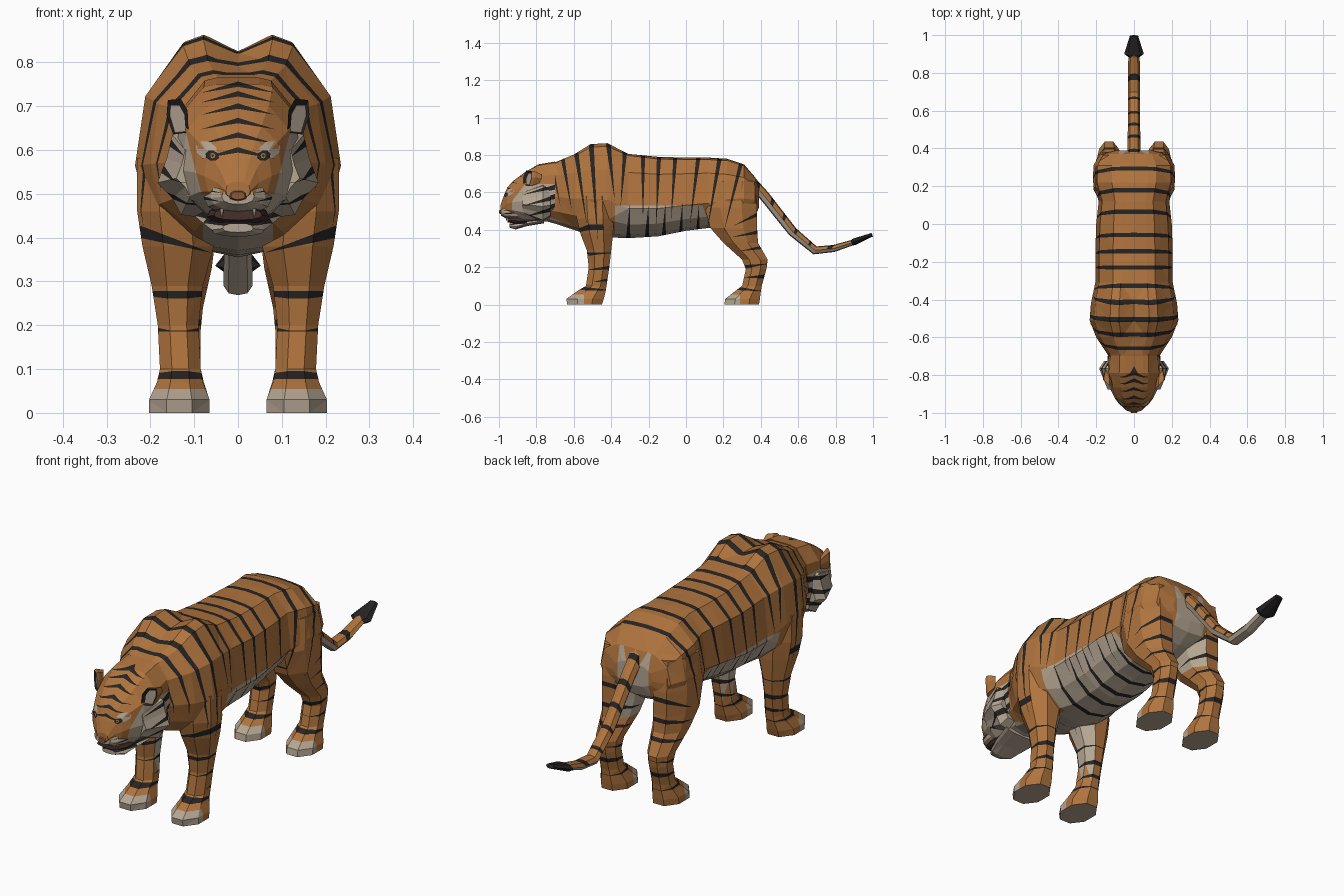
import bpy, bmesh, math
from mathutils import Vector
from mathutils.bvhtree import BVHTree

cube = bpy.data.objects.get("Cube")
if cube:
    bpy.data.objects.remove(cube, do_unlink=True)

# Flat colours
COLOURS = {"orange_fur": (.435, .175, .048), "pale_fur": (.46, .38, .29), "black_fur": (.02, .017, .017),
           "amber_iris": (.3, .17, .06), "mouth_brown": (.06, .03, .025), "nose_brown": (.26, .1, .04)}
MATERIALS = []
for label, rgb in COLOURS.items():
    mat = bpy.data.materials.new(label)
    mat.use_nodes = True
    mat.diffuse_color = (*rgb, 1)
    shader = mat.node_tree.nodes["Principled BSDF"]
    shader.inputs["Base Color"].default_value = (*rgb, 1)
    shader.inputs["Roughness"].default_value = .9
    MATERIALS.append(mat)
ORANGE, PALE, BLACK, AMBER, MOUTH, NOSE = range(len(MATERIALS))
X, Y, Z = Vector((1, 0, 0)), Vector((0, 1, 0)), Vector((0, 0, 1))


def loft(rings, closed=False, colour=ORANGE):
    """Skin a row of cross-sections and cap both ends."""
    bm = bmesh.new()
    rows = [[bm.verts.new(p) for p in ring] for ring in rings]
    count = len(rows[0])
    for a, b in zip(rows, rows[1:]):
        for i in range(count if closed else count - 1):
            j = (i + 1) % count
            bm.faces.new((a[i], a[j], b[j], b[i]))
    bm.faces.new(rows[0])
    bm.faces.new(rows[-1])
    bmesh.ops.recalc_face_normals(bm, faces=bm.faces)
    bmesh.ops.triangulate(bm, faces=bm.faces)
    for f in bm.faces:
        f.material_index = colour
    return bm


def cut(bm, point, normal):
    geom = bm.verts[:] + bm.edges[:] + bm.faces[:]
    bmesh.ops.bisect_plane(bm, geom=geom, dist=.00001, plane_co=point, plane_no=normal)


def paint(bm, colour, rule):
    bm.normal_update()
    for f in bm.faces:
        if rule(f.calc_center_median(), f.normal):
            f.material_index = colour


def stripe(bm, axis, root, apex, width, limit=lambda c: True):
    """Cut a wedge that tapers from root to apex, and paint it black."""
    place = (lambda p: Vector((0, *p))) if axis == X else (lambda p: Vector((p[0], 0, p[1])))
    r, a = place(root), place(apex)
    side = axis.cross(r - a).normalized() * width / 2
    n1, n2 = axis.cross(r + side - a), axis.cross(r - side - a)
    cut(bm, a, n1)
    cut(bm, a, n2)
    paint(bm, BLACK, lambda c, n: (c - a).dot(n1) < 0 < (c - a).dot(n2) and limit(c))


def finish(bm, name):
    """Store one half and mirror it across the middle."""
    mesh = bpy.data.meshes.new(name)
    bm.to_mesh(mesh)
    bm.free()
    for mat in MATERIALS:
        mesh.materials.append(mat)
    obj = bpy.data.objects.new(name, mesh)
    bpy.context.collection.objects.link(obj)
    obj.modifiers.new("mirror", "MIRROR").merge_threshold = .0005


def section(y, top, bump, w, bottom, tuck=0):
    """Half cross-section from spine to belly; tuck slopes the belly inward."""
    h = top - bottom
    return [(0, y, top), (.34 * w, y, top + bump), (.54 * w, y, top + .8 * bump - .02 * h),
            (.9 * w, y, top - .22 * h), (w, y, top - (.57 + .08 * tuck) * h),
            ((.88 - .12 * tuck) * w, y, top - (.8 + .04 * tuck) * h),
            ((.5 - .08 * tuck) * w, y, top - .96 * h), (0, y, bottom)]


def leg_ring(front, back, inner, outer, z):
    """Eight-sided leg ring filling the given box."""
    ring = []
    for k in range(8):
        a = math.pi * (k + .5) / 4
        s = .5 / math.cos(math.pi / 8)
        ring.append(((inner + outer) / 2 + (outer - inner) * s * math.cos(a),
                     (front + back) / 2 + (back - front) * s * math.sin(a), z))
    return ring


def coat_stripes(bm):
    """Stripes running down from the spine: root y, apex y, apex z."""
    for y, end, low in [(-.75, -.67, .52), (-.68, -.61, .5), (-.6, -.53, .42), (-.51, -.47, .33),
                        (-.42, -.38, .55), (-.32, -.35, .52), (-.23, -.23, .45), (-.14, -.16, .42),
                        (-.05, -.08, .45), (.08, .02, .42), (.2, .11, .38), (.33, .2, .38)]:
        stripe(bm, X, (y, .9), (end, low), .03)


# Torso and neck
body = loft([section(*row) for row in [
    (-.8, .73, 0, .11, .46), (-.69, .765, 0, .14, .43), (-.6, .79, .012, .2, .4),
    (-.51, .822, .036, .235, .37), (-.42, .825, .038, .228, .36), (-.31, .806, 0, .205, .355, 1),
    (-.15, .79, -.004, .205, .365, 1), (0, .786, -.004, .2, .395, 1), (.12, .786, -.004, .187, .41, 1),
    (.22, .78, -.004, .217, .4), (.31, .75, -.004, .215, .43), (.37, .68, 0, .18, .47),
    (.39, .62, 0, .1, .52)]])
for point, normal in [((0, 0, .53), Z), ((0, -.38, 0), Y), ((0, .14, .4), (0, 1, .4)), ((.08, 0, 0), X)]:
    cut(body, point, normal)
paint(body, PALE, lambda c, n: c.z < .53 and -.38 < c.y < .14 - .4 * (c.z - .4))
paint(body, PALE, lambda c, n: c.x < .08 and c.z < .53 and (c.y < -.38 or c.y > .1))
paint(body, PALE, lambda c, n: c.x < .08 and c.y > .34 and c.z < .66)
coat_stripes(body)
for y in (-.31, -.21, -.12, -.03, .06):
    stripe(body, X, (y, .34), (y + .01, .54), .025)
finish(body, "body")

# Front legs
leg = loft([leg_ring(*row) for row in [
    (-.59, -.39, .06, .23, .58), (-.585, -.385, .055, .23, .46), (-.565, -.39, .055, .218, .38),
    (-.53, -.4, .08, .197, .29), (-.52, -.41, .09, .183, .2), (-.535, -.425, .085, .178, .1),
    (-.585, -.43, .08, .185, .07), (-.64, -.44, .065, .203, .03), (-.635, -.45, .065, .203, 0)]], True)


def paint_leg(bm, toe, low):
    """Pale inner side, toes and sole."""
    cut(bm, (0, toe, 0), Y)
    cut(bm, (0, 0, .055), Z)
    paint(bm, PALE, lambda c, n: n.x < -.6 and n.y > -.5 and c.z > low)
    paint(bm, PALE, lambda c, n: c.z < .055 and (c.y < toe or n.z < -.5))


paint_leg(leg, -.545, .14)
coat_stripes(leg)
for root, apex in [((-.6, .265), (-.36, .28)), ((-.38, .2), (-.54, .185)), ((-.6, .09), (-.39, .075)),
                   ((-.37, .14), (-.5, .12))]:
    stripe(leg, X, root, apex, .025)
stripe(leg, Y, (.23, .415), (.06, .365), .028, lambda c: c.y < -.46)
finish(leg, "front_legs")

# Hind legs
leg = loft([leg_ring(*row) for row in [
    (.13, .365, .06, .205, .66), (.1, .38, .05, .215, .52), (.13, .38, .05, .212, .41),
    (.2, .385, .06, .2, .33), (.3, .437, .08, .185, .24), (.32, .43, .085, .18, .19),
    (.3, .405, .085, .178, .1), (.26, .4, .078, .185, .07), (.21, .395, .065, .2, .03),
    (.205, .39, .065, .2, 0)]], True)
paint_leg(leg, .29, .33)
coat_stripes(leg)
for root, apex in [((.4, .49), (.25, .42)), ((.4, .39), (.24, .36)), ((.43, .31), (.28, .285)),
                   ((.3, .2), (.45, .22)), ((.42, .15), (.3, .145)), ((.25, .09), (.42, .07))]:
    stripe(leg, X, root, apex, .022)
finish(leg, "hind_legs")

# Tail: y, z, half width, half thickness
path = [(.3, .71, .036, .03), (.42, .58, .034, .028), (.57, .39, .032, .026), (.69, .29, .033, .023),
        (.79, .3, .032, .019), (.885, .33, .03, .015), (.9, .336, .052, .018), (.996, .374, .022, .01)]
rings = []
for i, (y, z, w, t) in enumerate(path):
    a, b = path[max(i - 1, 0)], path[min(i + 1, len(path) - 1)]
    up = Vector((0, a[1] - b[1], b[0] - a[0])).normalized()
    mid = Vector((0, y, z))
    rings.append([mid + up * t * u + X * w * s for u, s in
                  [(1, 0), (.8, .65), (0, 1), (-.8, .65), (-1, 0)]])
tail = loft(rings)
for y in (.4, .48, .55, .62, .7, .78, .85):
    stripe(tail, X, (y, .7 - (y - .4)), (y - .09, .28 - .2 * (y - .4)), .024)
paint(tail, PALE, lambda c, n: n.z < -.05)
paint(tail, BLACK, lambda c, n: c.y > .886)
finish(tail, "tail")

# Skull
skull = loft([section(*row) for row in [
    (-.7, .765, 0, .14, .45), (-.79, .75, 0, .145, .44), (-.865, .705, 0, .13, .44),
    (-.925, .66, 0, .1, .465), (-.955, .627, 0, .077, .475), (-.975, .58, 0, .048, .485),
    (-.993, .527, 0, .028, .49)]])
for point, normal in [((0, 0, .5), Z), ((0, 0, .645), Z), ((.12, 0, .645), (1, 0, -.25))]:
    cut(skull, point, normal)
paint(skull, PALE, lambda c, n: c.z < .5 or (c.z < .645 and c.x > .12 + .25 * (c.z - .645)))
for z in (.6, .634, .667, .7, .728, .75):
    stripe(skull, Y, (0, z), (.085, z - .02), .012, lambda c: c.y < -.7)
for z in (.5, .55, .6):
    stripe(skull, X, (-.73, z + .02), (-.88, z - .02), .022, lambda c: c.x > .08)
surface = BVHTree.FromBMesh(skull)
finish(skull, "head")


# Face plates that follow the skull
def plate(name, cx, cz, rx, rz, tilt, lift, colour, sides=8):
    bm = bmesh.new()

    def put(x, z):
        hit = surface.ray_cast(Vector((x, -2, z)), Y)[0]
        return bm.verts.new((x, (hit.y if hit else -.9) - lift, z))
    centre, rim = put(cx, cz), []
    for k in range(sides):
        a = math.tau * k / sides
        u, v = rx * math.cos(a), rz * math.sin(a)
        rim.append(put(cx + u * math.cos(tilt) - v * math.sin(tilt), cz + u * math.sin(tilt) + v * math.cos(tilt)))
    for k in range(sides):
        bm.faces.new((centre, rim[k], rim[(k + 1) % sides])).material_index = colour
    finish(bm, name)


plate("eye_patches", .072, .6, .026, .02, .4, .002, PALE)
plate("eye_rims", .059, .587, .016, .012, .3, .004, BLACK)
plate("irises", .058, .587, .0065, .0065, 0, .006, AMBER)
plate("pupils", .058, .587, .003, .003, 0, .008, BLACK)

# Muzzle, nose and open mouth
muzzle = loft([section(*row) for row in [
    (-.84, .55, 0, .085, .455), (-.92, .545, 0, .078, .452), (-.965, .528, 0, .063, .462),
    (-.99, .515, 0, .037, .476)]], colour=PALE)
cut(muzzle, (.04, 0, .5), (1, 0, -.3))
paint(muzzle, ORANGE, lambda c, n: c.x < .04 + .3 * (c.z - .5) and c.z > .5)
for z in (.485, .505):
    stripe(muzzle, Y, (.085, z + .006), (.035, z - .004), .007)
finish(muzzle, "muzzle")
finish(loft([section(-.98, .51, 0, .025, .482), section(-1, .504, 0, .016, .487)], colour=NOSE), "nose")
finish(loft([section(-.955, .466, 0, .055, .44), section(-.9, .472, 0, .07, .43),
             section(-.8, .472, 0, .072, .43)], colour=MOUTH), "mouth")
jaw = loft([section(*row) for row in [(-.945, .432, 0, .035, .412), (-.91, .438, 0, .06, .402),
            (-.85, .45, 0, .08, .42), (-.76, .47, 0, .1, .435)]], colour=PALE)
paint(jaw, BLACK, lambda c, n: n.z > .6 or (c.y < -.86 and c.z > .428))
finish(jaw, "lower_jaw")

# Fangs
fang = bmesh.new()
bmesh.ops.create_cone(fang, segments=5, radius1=.001, radius2=.006, depth=.018, cap_ends=True)
bmesh.ops.translate(fang, verts=fang.verts, vec=(.037, -.96, .457))
paint(fang, PALE, lambda c, n: True)
finish(fang, "fangs")

# Cheek ruffs
outline = [(.1, .65), (.15, .635), (.163, .58), (.184, .525), (.15, .49), (.13, .452), (.08, .445)]
ruff = loft([[(.08 + (x - .08) * s, y, .55 + (z - .55) * s) for x, z in outline]
             for s, y in [(.58, -.875), (1, -.765), (.75, -.725)]], True, PALE)
for z in (.48, .54, .6):
    stripe(ruff, X, (-.75, z + .02), (-.88, z - .015), .018)
finish(ruff, "cheek_ruffs")

# Ears turned outward, with a dark rim around a pale hollow
outline = [(.113, .64), (.115, .69), (.13, .716), (.16, .714), (.163, .68), (.148, .635)]
ear = loft([[(.135 + (x - .135) * s, y + (x - .135) * .9, .67 + (z - .67) * s) for x, z in outline]
            for s, y in [(1, -.85), (1, -.835), (.6, -.795)]], True)
front = [f for f in ear.faces if f.normal.y < -.5]
bmesh.ops.inset_region(ear, faces=front, thickness=.011, depth=0)
paint(ear, BLACK, lambda c, n: n.y < -.5)
for f in front:
    f.material_index = PALE
bmesh.ops.translate(ear, verts=list({v for f in front for v in f.verts}), vec=(0, .01, -.005))
finish(ear, "ears")
